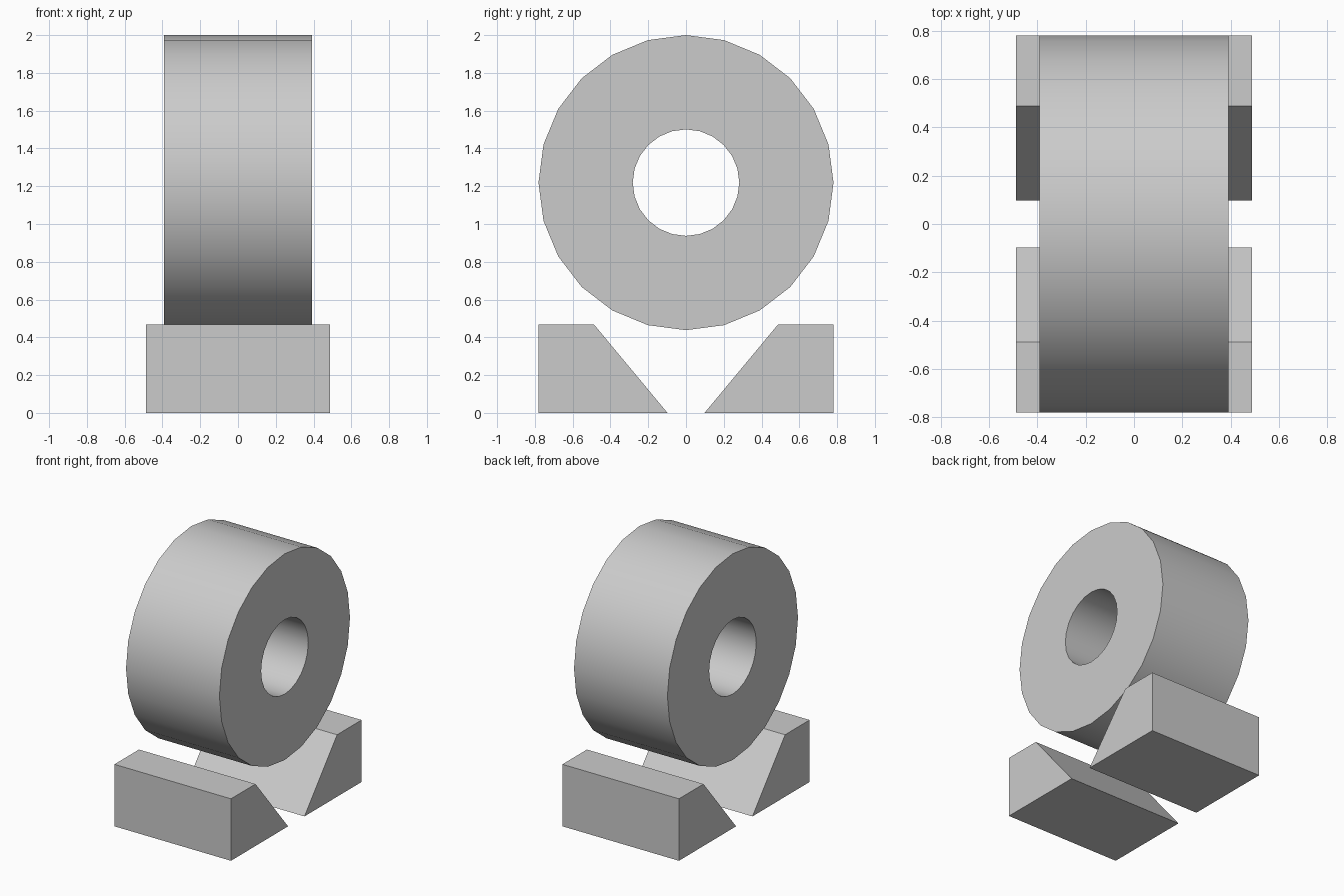
import bpy, bmesh, math

if "Cube" in bpy.data.objects:
    bpy.data.objects.remove(bpy.data.objects["Cube"])


def extrude_x(name, rings, half, closed_pairs=False):
    """Build a solid along x from one (y, z) outline, or a tube from two."""
    bm = bmesh.new()
    loops = [[[bm.verts.new((x, y, z)) for y, z in ring] for x in (-half, half)] for ring in rings]
    for a, b in loops:
        for i in range(len(a)):
            j = (i + 1) % len(a)
            bm.faces.new((a[i], a[j], b[j], b[i]))
    for end in (0, 1):
        if len(rings) == 1:
            bm.faces.new(loops[0][end])
        else:
            o, n = loops[0][end], loops[1][end]
            for i in range(len(o)):
                j = (i + 1) % len(o)
                bm.faces.new((o[i], o[j], n[j], n[i]))
    bmesh.ops.recalc_face_normals(bm, faces=bm.faces[:])
    mesh = bpy.data.meshes.new(name)
    bm.to_mesh(mesh)
    bm.free()
    obj = bpy.data.objects.new(name, mesh)
    bpy.context.collection.objects.link(obj)
    return obj


def circle(radius, z, sides=24):
    return [(radius * math.sin(math.tau * i / sides), z + radius * math.cos(math.tau * i / sides))
            for i in range(sides)]


# Hollow roll lying along x, smooth round its walls
roll = extrude_x("roll", [circle(0.781, 1.219), circle(0.282, 1.219)], 0.391)
bpy.context.view_layer.objects.active = roll
roll.select_set(True)
bpy.ops.object.shade_smooth_by_angle(angle=math.radians(30))
roll.select_set(False)

# Pair of wedge-shaped chocks facing each other
for name, s in (("front_chock", -1), ("back_chock", 1)):
    extrude_x(name, [[(s * 0.098, 0), (s * 0.781, 0), (s * 0.781, 0.469), (s * 0.488, 0.469)]], 0.488)
